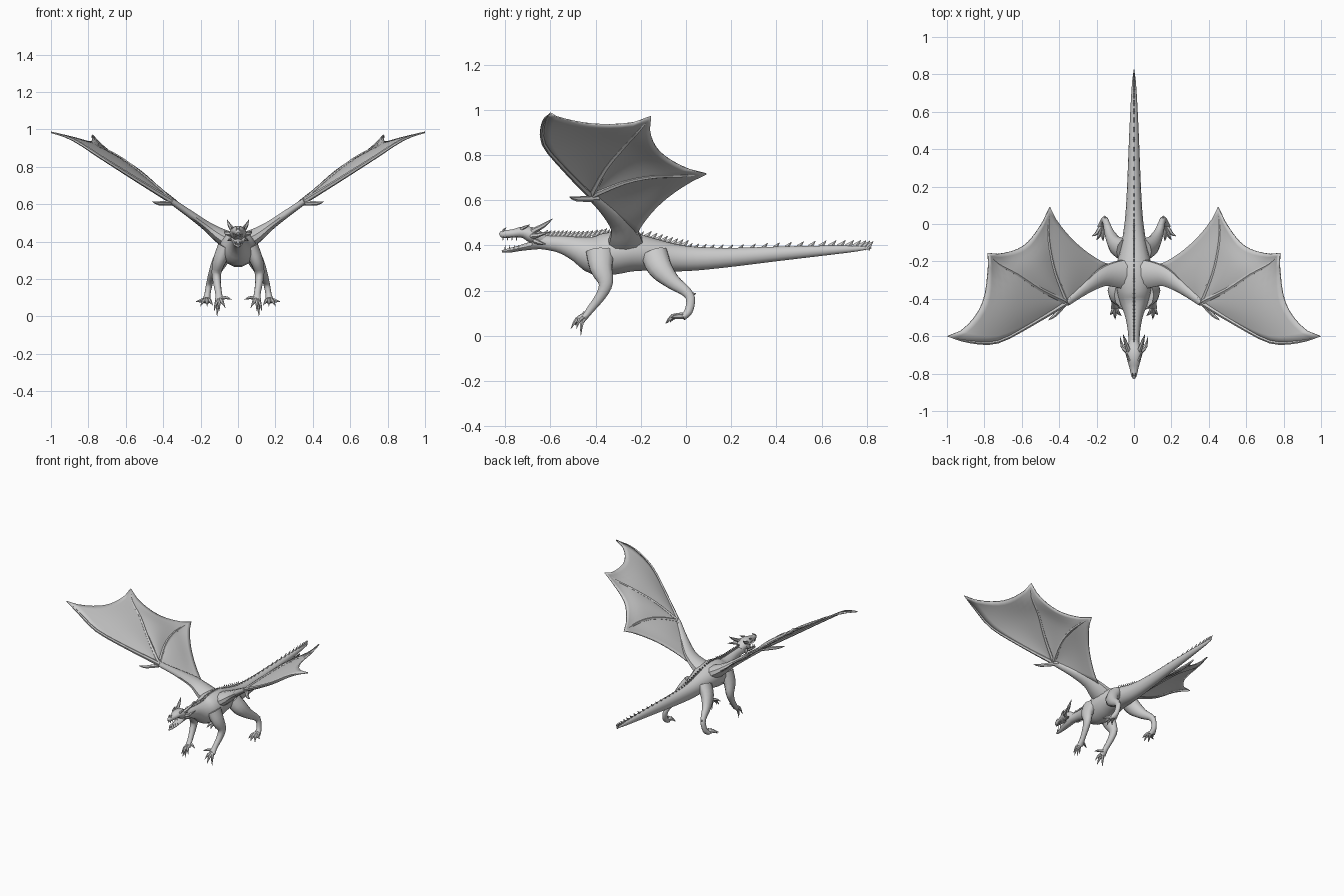
import bpy, bmesh
from math import sin, cos, pi
from mathutils import Vector


def spline(pts, t):
    """Catmull-Rom sample of equal-length tuples, t in 0..1"""
    n = len(pts) - 1
    i = min(int(t * n), n - 1)
    f = t * n - i
    b, c = pts[i], pts[i + 1]
    a = pts[i - 1] if i > 0 else [2 * p - q for p, q in zip(b, c)]
    d = pts[i + 2] if i + 2 <= n else [2 * q - p for p, q in zip(b, c)]
    return [0.5 * (2 * q + (r - p) * f + (2 * p - 5 * q + 4 * r - s) * f * f
                   + (3 * q - p - 3 * r + s) * f ** 3) for p, q, r, s in zip(a, b, c, d)]


def add_tube(bm, pts, sides=8, steps=3, ref=(1, 0, 0)):
    """Tapered tube through (x, y, z, half size along ref, half size across)"""
    n = (len(pts) - 1) * steps
    rows = [spline(pts, i / n) for i in range(n + 1)]
    rings = []
    for i, r in enumerate(rows):
        t = (Vector(rows[min(i + 1, n)][:3]) - Vector(rows[max(i - 1, 0)][:3])).normalized()
        a = Vector(ref)
        a = (a - t * a.dot(t)).normalized()
        b = t.cross(a)
        ra, rb = max(r[3], 0.001), max(r[4], 0.001)
        rings.append([bm.verts.new(Vector(r[:3]) + a * ra * cos(2 * pi * k / sides)
                                   + b * rb * sin(2 * pi * k / sides)) for k in range(sides)])
    for p, q in zip(rings, rings[1:]):
        for k in range(sides):
            bm.faces.new((p[k], p[(k + 1) % sides], q[(k + 1) % sides], q[k]))
    bm.faces.new(rings[0])
    bm.faces.new(rings[-1])


def add_claw(bm, a, b, c, r):
    """Curved pointed spike from a through b to the tip c"""
    add_tube(bm, [(*a, r, r), (*b, r * 0.75, r * 0.75), (*c, 0.001, 0.001)], 6, 2, (0.8, 0.1, 0.55))


def finish(name, bm, mirror=False, thick=0, angle=50):
    bmesh.ops.recalc_face_normals(bm, faces=bm.faces)
    me = bpy.data.meshes.new(name)
    bm.to_mesh(me)
    bm.free()
    ob = bpy.data.objects.new(name, me)
    bpy.context.collection.objects.link(ob)
    bpy.ops.object.select_all(action='DESELECT')
    ob.select_set(True)
    bpy.context.view_layer.objects.active = ob
    bpy.ops.object.shade_smooth_by_angle(angle=angle * pi / 180)
    if thick:
        m = ob.modifiers.new("thickness", 'SOLIDIFY')
        m.thickness, m.offset = thick, 0
    if mirror:
        ob.modifiers.new("mirror", 'MIRROR')
    return ob


# body, neck and tail: y, z, half width, half height
BODY = [(0, y, z, w, h) for y, z, w, h in [
    (-.68, .418, .034, .034), (-.62, .412, .030, .032), (-.55, .403, .036, .040),
    (-.48, .383, .052, .058), (-.40, .357, .085, .090), (-.32, .365, .100, .096),
    (-.24, .370, .098, .088), (-.14, .358, .075, .072), (-.05, .345, .058, .062),
    (.05, .341, .046, .053), (.20, .347, .037, .043), (.40, .362, .029, .033),
    (.60, .376, .020, .023), (.75, .385, .011, .013), (.82, .388, .002, .002)]]
bm = bmesh.new()
add_tube(bm, BODY, 14)
finish("body", bm)

# row of spines down the back
bm = bmesh.new()
N = 52
for i in range(N):
    _, y, z, w, h = spline(BODY, 0.06 + 0.925 * i / (N - 1))
    if -.35 < y < -.19:
        size = .014
    elif y < 0:
        size = .024
    else:
        size = .014 + .022 * max(0, y - .2)
    top = z + h
    add_tube(bm, [(0, y - size * .3, top - .006, .005, size * .6),
                  (0, y + size * .8, top + size * .95, .001, .001)], 4, 1)
finish("back_spines", bm, angle=20)

# head
bm = bmesh.new()
add_tube(bm, [(0, -.63, .422, .026, .028), (0, -.68, .445, .045, .036), (0, -.72, .458, .038, .027),
              (0, -.77, .452, .024, .019), (0, -.81, .449, .015, .018), (0, -.824, .444, .007, .009)], 10)
finish("skull", bm)
bm = bmesh.new()
add_tube(bm, [(0, -.64, .408, .028, .024), (0, -.72, .391, .026, .014),
              (0, -.78, .378, .015, .010), (0, -.815, .373, .006, .005)], 8)
finish("lower_jaw", bm)
bm = bmesh.new()
add_claw(bm, (.028, -.68, .462), (.046, -.63, .488), (.058, -.59, .518), .013)
add_claw(bm, (.036, -.68, .44), (.062, -.655, .445), (.075, -.60, .46), .014)
add_claw(bm, (.030, -.67, .42), (.045, -.645, .41), (.055, -.62, .405), .011)
add_claw(bm, (.026, -.73, .472), (.034, -.71, .482), (.038, -.69, .492), .008)
add_claw(bm, (.006, -.81, .46), (.007, -.805, .470), (.008, -.795, .478), .006)
finish("horns", bm, True)
bm = bmesh.new()
for i in range(4):
    y = -.75 - i * .02
    x = .021 - i * .004
    add_claw(bm, (x, y, .44), (x, y, .432), (x, y, .421), .004)
    add_claw(bm, (x - .003, y + .01, .382), (x - .003, y + .01, .392), (x - .003, y + .01, .402), .003)
finish("teeth", bm, True)

# legs
bm = bmesh.new()
add_tube(bm, [(.065, -.38, .37, .045, .065), (.098, -.375, .30, .036, .052), (.115, -.355, .235, .026, .034),
              (.112, -.375, .18, .021, .024), (.103, -.42, .12, .018, .018), (.10, -.45, .08, .024, .014)], 10)
for tip in [(.068, -.49, .045), (.10, -.51, .03), (.128, -.485, .03), (.112, -.465, .002)]:
    mid = [(a + b) / 2 for a, b in zip((.10, -.44, .10), tip)]
    add_claw(bm, (.10, -.44, .09), (mid[0] * 1.02, mid[1] - .008, mid[2] + .008), tip, .013)
add_claw(bm, (.09, -.43, .10), (.06, -.45, .10), (.035, -.46, .09), .011)
finish("front_leg", bm, True)

bm = bmesh.new()
add_tube(bm, [(.055, -.14, .36, .045, .062), (.095, -.115, .30, .042, .056), (.127, -.06, .24, .029, .036),
              (.145, -.005, .20, .020, .025), (.155, .02, .165, .017, .021), (.165, .012, .11, .017, .019),
              (.17, -.015, .08, .026, .015)], 10)
for tip in [(.225, -.065, .08), (.20, -.085, .055), (.165, -.09, .055), (.135, -.07, .06)]:
    add_claw(bm, (.168, .0, .088), ((.168 + tip[0]) / 2, tip[1] / 2 - .015, .085), tip, .015)
add_claw(bm, (.152, .01, .18), (.154, .03, .184), (.156, .045, .187), .010)
finish("hind_leg", bm, True)

# wings: arm and three fingers spread from the wrist
WRIST = (.36, -.42, .62)
UP = (-.55, -.1, .83)
F1 = [WRIST, (.54, -.53, .73), (.73, -.63, .85), (.88, -.63, .945), (1.0, -.60, .985)]
F2 = [WRIST, (.50, -.35, .745), (.62, -.27, .84), (.73, -.21, .905), (.78, -.155, .97)]
F3 = [WRIST, (.42, -.27, .68), (.45, -.14, .705), (.46, -.02, .708), (.45, .09, .716)]
ARM = [WRIST, (.29, -.355, .57), (.23, -.31, .52), (.18, -.265, .48), (.12, -.22, .44)]
bm = bmesh.new()
add_tube(bm, [(.02, -.27, .39, .055, .09), (.10, -.27, .435, .040, .072), (.17, -.285, .485, .026, .052),
              (.26, -.345, .55, .020, .032), (*WRIST, .016, .020)], 10, 3, UP)
for f in (F1, F2, F3):
    radii = (.015, .012, .010, .008, .001)
    add_tube(bm, [(*p, r, r) for p, r in zip(f, radii)], 6, 3, UP)
add_claw(bm, (.34, -.39, .608), (.42, -.485, .605), (.46, -.515, .615), .015)
finish("wing_bones", bm, True)

# scalloped membrane between neighbouring fingers
bm = bmesh.new()
ROWS, COLS = 12, 10
for a, b, cut, puff in ((F1, F2, .23, .012), (F2, F3, .25, .012), (F3, ARM, .14, .01)):
    grid = []
    for i in range(ROWS + 1):
        row = []
        for j in range(COLS + 1):
            u = j / COLS
            arch = max(sin(pi * u), 0)
            s = i / ROWS * (1 - cut * arch ** 0.6)
            p = Vector(spline(a, s)).lerp(Vector(spline(b, s)), u)
            row.append(bm.verts.new(p + Vector(UP) * puff * arch * sin(pi * s)))
        grid.append(row)
    for r, q in zip(grid, grid[1:]):
        for j in range(COLS):
            bm.faces.new((r[j], r[j + 1], q[j + 1], q[j]))
bmesh.ops.remove_doubles(bm, verts=bm.verts, dist=.0005)
finish("wing_membrane", bm, True, .008)
